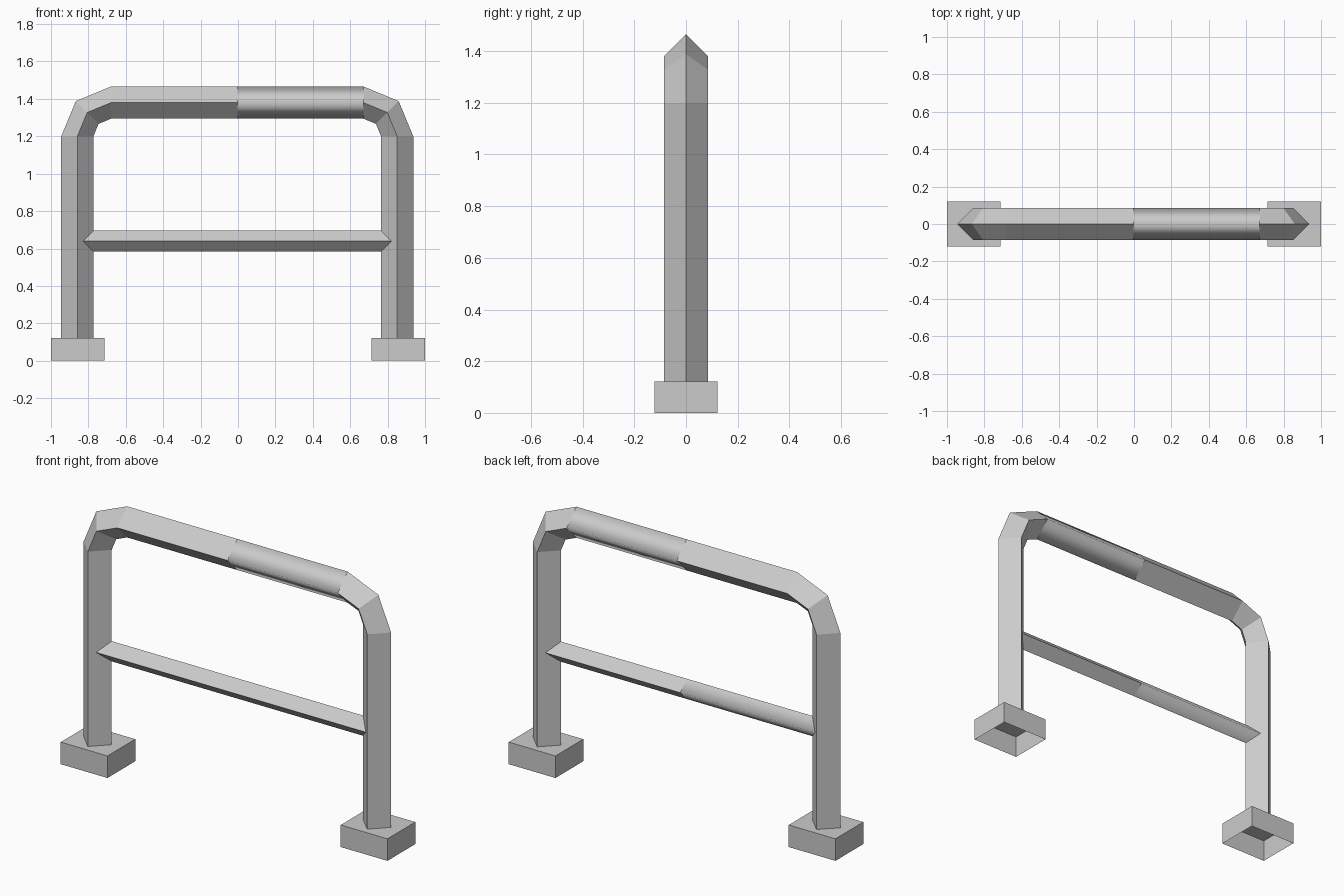
import bpy
import bmesh
from math import sin, cos, radians
from mathutils import Vector

if "Cube" in bpy.data.objects:
    bpy.data.objects.remove(bpy.data.objects["Cube"], do_unlink=True)

SHIFT = -0.004        # the frame sits slightly off the middle of the feet
HALF = 0.855          # post centre line
TUBE = 0.086          # radius of the four-sided tube
BEND = 0.18           # corner radius
BEND_Z = 1.2
BAR = 0.056           # radius of the middle bar
BAR_Z = 0.639
FOOT_TOP = 0.122

metal = bpy.data.materials.new("grey metal")
metal.use_nodes = True
grey = (0.6, 0.6, 0.6, 1)
metal.diffuse_color = grey
metal.node_tree.nodes["Principled BSDF"].inputs["Base Color"].default_value = grey


def add_object(name, bm):
    bmesh.ops.recalc_face_normals(bm, faces=bm.faces)
    mesh = bpy.data.meshes.new(name)
    bm.to_mesh(mesh)
    bm.free()
    mesh.materials.append(metal)
    obj = bpy.data.objects.new(name, mesh)
    bpy.context.collection.objects.link(obj)
    return obj


def sweep(name, rings, is_smooth):
    """Skin a row of four-point rings into an open tube."""
    bm = bmesh.new()
    rows = [[bm.verts.new(p) for p in ring] for ring in rings]
    for a, b in zip(rows, rows[1:]):
        for i in range(4):
            j = (i + 1) % 4
            face = bm.faces.new((a[i], a[j], b[j], b[i]))
            face.smooth = is_smooth(face.calc_center_median())
    return add_object(name, bm)


def diamond(x, z, angle):
    """Diamond section whose outward direction in the xz plane is angle."""
    out = Vector((cos(angle), 0, sin(angle))) * TUBE
    side = Vector((0, TUBE, 0))
    c = Vector((x + SHIFT, 0, z))
    return [c + out, c + side, c - out, c - side]


# Bent frame: left post, corner, top rail in two halves, corner, right post
def corner(degrees):
    a = radians(degrees)
    s = 1 if degrees < 90 else -1
    cx = s * (HALF - BEND)
    return diamond(cx + BEND * cos(a), BEND_Z + BEND * sin(a), a)


top_end = HALF - BEND
top_z = BEND_Z + BEND
up = radians(90)
frame_rings = [diamond(HALF, FOOT_TOP, 0), corner(0), corner(45),
               diamond(top_end, top_z, up), diamond(0, top_z, up),
               diamond(-top_end, top_z, up), corner(135), corner(180),
               diamond(-HALF, FOOT_TOP, radians(180))]
sweep("bent_frame", frame_rings,
      lambda c: 0 < c.x < top_end - 0.1 and c.z > BEND_Z)


# Middle bar, with ends mitred to the sloping faces of the posts
def bar_ring(side):
    inner = side * (HALF - TUBE) + SHIFT
    outer = side * (HALF - TUBE + BAR) + SHIFT
    if side == 0:
        outer = inner = SHIFT
    return [(inner, 0, BAR_Z + BAR), (outer, BAR, BAR_Z),
            (inner, 0, BAR_Z - BAR), (outer, -BAR, BAR_Z)]


sweep("middle_bar", [bar_ring(s) for s in (1, 0, -1)],
      lambda c: c.x < 0 and c.y > 0)

# Feet: boxes open underneath
for name, side in (("left_foot", 1), ("right_foot", -1)):
    bm = bmesh.new()
    bmesh.ops.create_cube(bm, size=1)
    for v in bm.verts:
        v.co.x = side * 0.857 + v.co.x * 0.286
        v.co.y *= 0.243
        v.co.z = (v.co.z + 0.5) * FOOT_TOP
    bm.normal_update()
    bottom = [f for f in bm.faces if f.normal.z < -0.9]
    bmesh.ops.delete(bm, geom=bottom, context="FACES_ONLY")
    add_object(name, bm)
